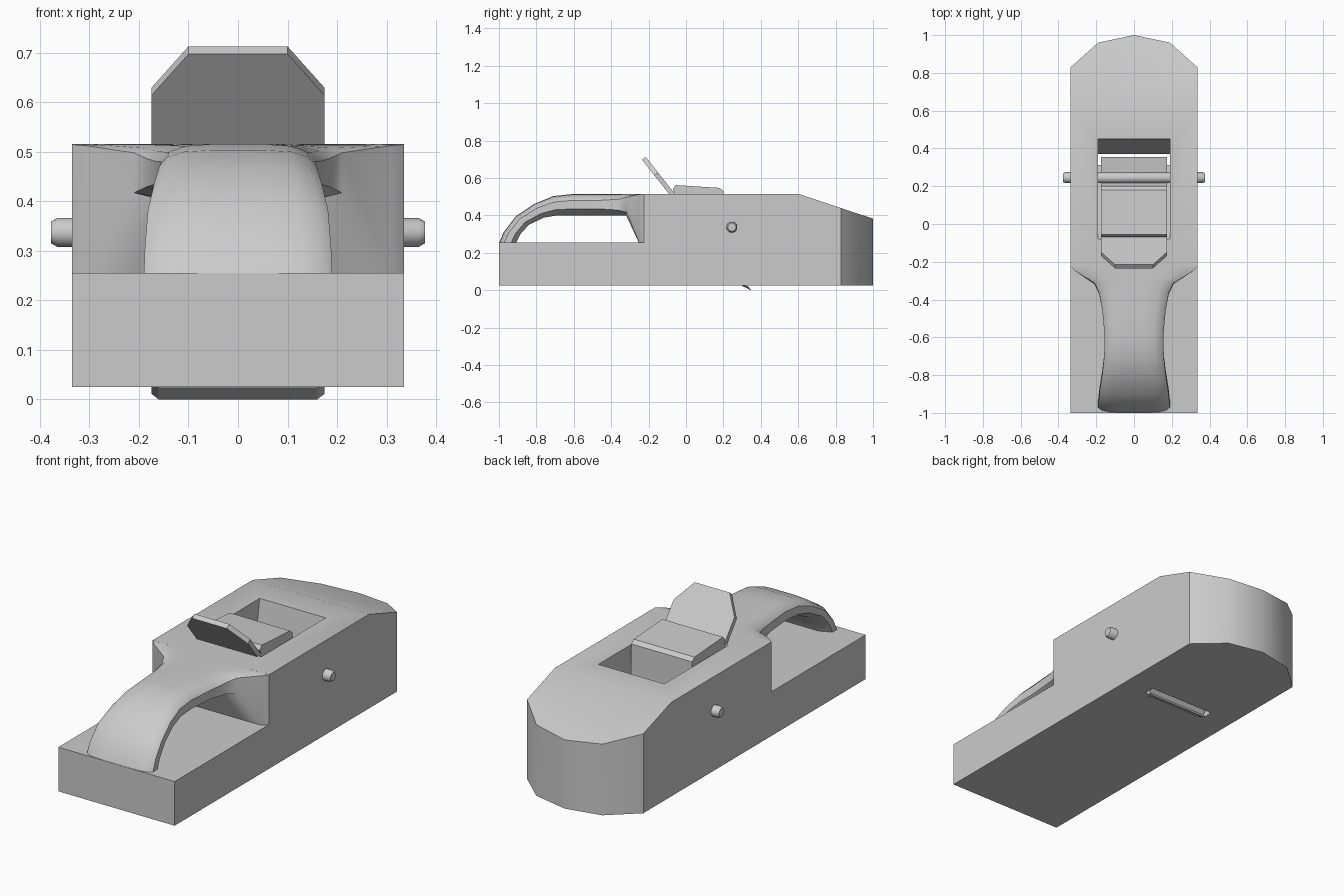
import bpy, bmesh, math
from mathutils import Vector

if "Cube" in bpy.data.objects:
    bpy.data.objects.remove(bpy.data.objects["Cube"])


def make(name, bm, angle=None):
    bmesh.ops.recalc_face_normals(bm, faces=bm.faces)
    mesh = bpy.data.meshes.new(name)
    bm.to_mesh(mesh)
    bm.free()
    ob = bpy.data.objects.new(name, mesh)
    bpy.context.collection.objects.link(ob)
    if angle:
        smooth(ob, angle)
    return ob


def smooth(ob, angle):
    bpy.ops.object.select_all(action='DESELECT')
    ob.select_set(True)
    bpy.context.view_layer.objects.active = ob
    bpy.ops.object.shade_smooth_by_angle(angle=math.radians(angle))


def loft(name, rings, angle=None):
    """Skin a list of equal-length closed rings and cap both ends."""
    bm = bmesh.new()
    vs = [[bm.verts.new(p) for p in r] for r in rings]
    n = len(vs[0])
    for a, b in zip(vs, vs[1:]):
        for i in range(n):
            j = (i + 1) % n
            bm.faces.new((a[i], a[j], b[j], b[i]))
    bm.faces.new(vs[0])
    bm.faces.new(vs[-1])
    return make(name, bm, angle)


def side_prism(name, profile, half):
    """Extrude a (y, z) profile across x."""
    return loft(name, [[(x, y, z) for y, z in profile] for x in (-half, half)])


def boolean(ob, cutter, operation):
    mod = ob.modifiers.new("cut", 'BOOLEAN')
    mod.operation, mod.object, mod.solver = operation, cutter, 'EXACT'
    bpy.context.view_layer.objects.active = ob
    bpy.ops.object.modifier_apply(modifier=mod.name)
    bpy.data.objects.remove(cutter)


# Body: side profile trimmed by the plan outline, with an angled blade pocket
body = side_prism("plane_body", [(-1, .025), (1.05, .025), (1.05, .366), (.6, .515),
                                 (-.225, .515), (-.225, .255), (-1, .255)], .4)
right = [(.335, -1.1), (.335, .83), (.19, .96)]
plan = right + [(0, 1)] + [(-x, y) for x, y in reversed(right)]
boolean(body, loft("plan_cutter", [[(x, y, z) for x, y in plan] for z in (-.1, .7)]), 'INTERSECT')
pocket = [(-.135, .585), (.461, .585), (.45, .515), (.37, .025), (.362, -.03), (.355, -.03), (.313, .025)]
boolean(body, side_prism("pocket_cutter", pocket, .19), 'DIFFERENCE')
smooth(body, 35)

# Handle: rounded section swept over the arch, flaring into the body
# outer y, outer z, inner y, inner z, half width, edge rounding
stations = [(-1.0, .25, -.91, .25, .19, .3), (-.975, .31, -.885, .30, .188, .3),
            (-.91, .395, -.84, .35, .182, .3), (-.81, .462, -.76, .388, .168, .3),
            (-.71, .503, -.69, .40, .158, .3), (-.6, .515, -.6, .40, .155, .3),
            (-.46, .515, -.46, .40, .167, .3), (-.36, .515, -.37, .40, .185, .25),
            (-.31, .515, -.32, .40, .21, .15), (-.25, .515, -.25, .25, .31, .01),
            (-.225, .515, -.225, .25, .335, .002)]
rings = []
for oy, oz, iy, iz, w, r in stations:
    half = [(.35, 0), (.68, r * .1), (.9, r * .45), (1, r), (1, 1 - r), (.68, 1)]
    ring = half + [(-x, t) for x, t in reversed(half)]
    rings.append([(x * w, oy + (iy - oy) * t, oz + (iz - oz) * t) for x, t in ring])
loft("handle", rings, 40)

# Blade: chamfered plate lying on the pocket bed, bevelled at the tip
along = Vector((0, .621, -.784))
thick = Vector((0, .784, .621)) * .025
layers = []
for k, end in ((0, .86), (1, .909)):
    half = [(.1, 0), (.175, .107), (.175, end - .015), (.16, end)]
    outline = half + [(-u, v) for u, v in reversed(half)]
    start = Vector((0, -.235, .697)) + thick * k
    layers.append([Vector((u, 0, 0)) + start + along * v for u, v in outline])
loft("blade", layers)

# Wedge pressing on the blade
side_prism("wedge", [(-.06, .515), (-.07, .54), (-.055, .562), (.18, .547), (.2, .53),
                     (.205, .37), (.355, .06), (.33, .025)], .175)

# Cross pin with chamfered ends
pin = []
for x, r in ((-.377, .022), (-.365, .029), (.365, .029), (.377, .022)):
    pin.append([(x, .245 + r * math.cos(a * math.pi / 8), .337 + r * math.sin(a * math.pi / 8))
                for a in range(16)])
loft("cross_pin", pin, 30)
